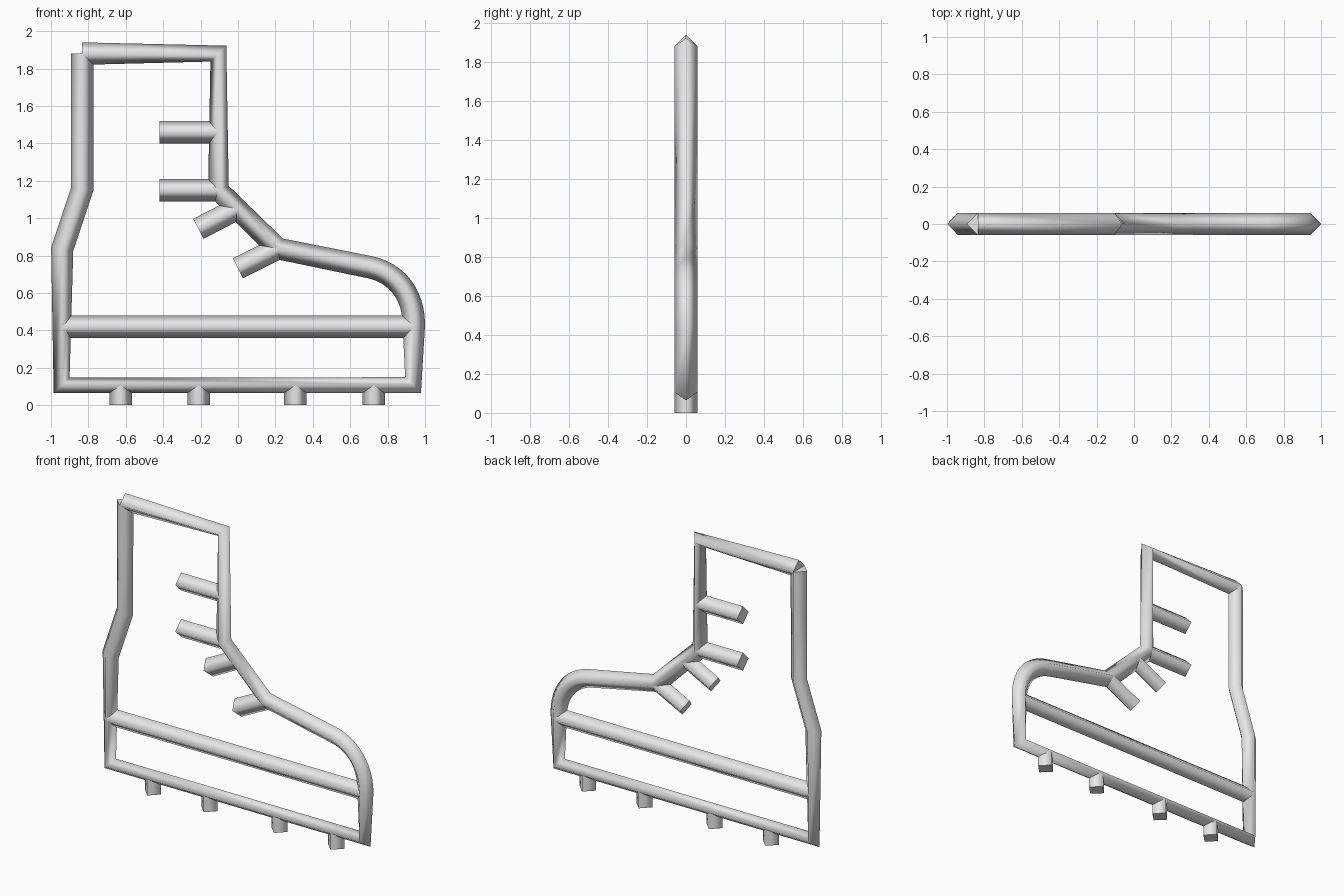
import bpy, bmesh
from mathutils import Vector
from mathutils.geometry import interpolate_bezier

if "Cube" in bpy.data.objects:
    bpy.data.objects.remove(bpy.data.objects["Cube"])

R = 0.06  # half width of the diamond-shaped tube
grey = bpy.data.materials.new("light_grey")
grey.diffuse_color = (0.8, 0.8, 0.8, 1)
grey.use_nodes = True
grey.node_tree.nodes["Principled BSDF"].inputs["Base Color"].default_value = grey.diffuse_color


def tube(name, points):
    """Sweep a diamond section along an (x, z) path, with flat end caps."""
    pts = [Vector((x, 0, z)) for x, z in points]
    side = Vector((0, 1, 0))
    bm = bmesh.new()
    rings = []
    for i, p in enumerate(pts):
        t = Vector((0, 0, 0))
        if i > 0:
            t += (p - pts[i - 1]).normalized()
        if i < len(pts) - 1:
            t += (pts[i + 1] - p).normalized()
        n = side.cross(t.normalized())
        rings.append([p + n * R, p + side * R, p - n * R, p - side * R])
    loops = [[bm.verts.new(c) for c in ring] for ring in rings]
    for a, b in zip(loops, loops[1:]):
        for k in range(4):
            j = (k + 1) % 4
            bm.faces.new((a[k], a[j], b[j], b[k])).smooth = True
    # caps have their own vertices so their rims stay crisp
    bm.faces.new([bm.verts.new(c) for c in reversed(rings[0])])
    bm.faces.new([bm.verts.new(c) for c in rings[-1]])
    bm.normal_update()
    # make the tube wall face outward
    f = next(f for f in bm.faces if f.smooth)
    mid = (pts[0] + pts[1]) / 2
    if f.normal.dot(f.calc_center_median() - mid) < 0:
        bmesh.ops.reverse_faces(bm, faces=bm.faces[:])
    mesh = bpy.data.meshes.new(name)
    bm.to_mesh(mesh)
    bm.free()
    mesh.materials.append(grey)
    ob = bpy.data.objects.new(name, mesh)
    bpy.context.collection.objects.link(ob)
    return ob


# Boot outline: cuff, shin, instep, rounded toe, sole, heel and back
toe = interpolate_bezier(Vector((0.705, 0.738)), Vector((0.84, 0.71)),
                         Vector((0.94, 0.60)), Vector((0.94, 0.43)), 13)
outline = [(-0.833, 1.88), (-0.105, 1.88), (-0.105, 1.15), (0.212, 0.838)]
outline += [(p[0], p[1]) for p in toe]
outline += [(0.936, 0.107), (-0.943, 0.107), (-0.94, 0.835),
            (-0.833, 1.155), (-0.833, 1.88)]
tube("boot_outline", outline)

# Line between upper and sole
tube("sole_bar", [(-0.94, 0.42), (0.94, 0.42)])

# Laces
laces = [((-0.42, 1.46), (-0.105, 1.46)), ((-0.42, 1.15), (-0.105, 1.15)),
         ((-0.212, 0.943), (-0.005, 1.05)), ((0.0, 0.732), (0.212, 0.838))]
for i, ends in enumerate(laces):
    tube(f"lace_{i + 1}", ends)

# Studs under the sole
for i, x in enumerate((-0.628, -0.211, 0.307, 0.725)):
    tube(f"stud_{i + 1}", [(x, 0.107), (x, 0)])
